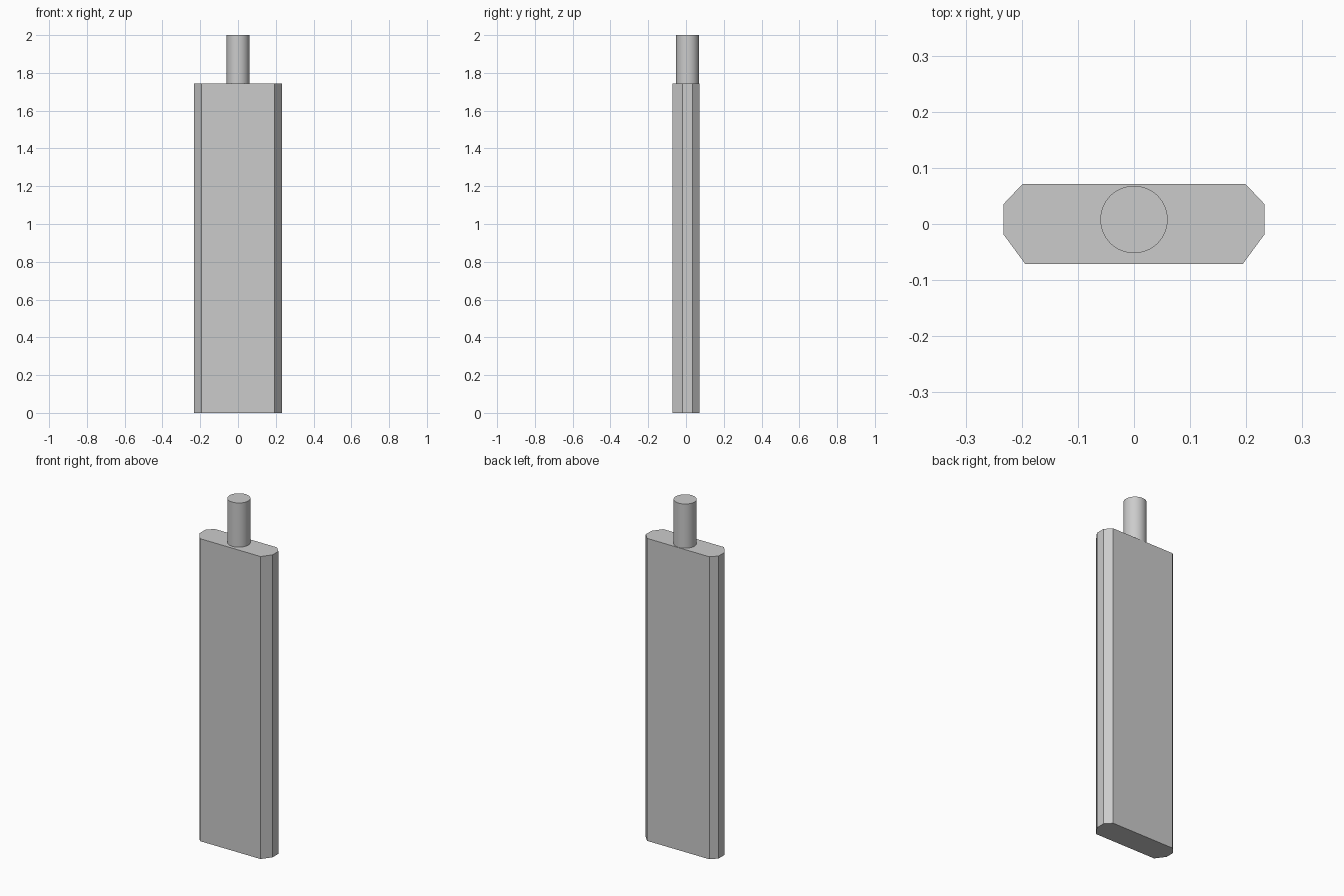
import bpy
import bmesh
from mathutils import Vector

cube = bpy.data.objects.get("Cube")
if cube:
    bpy.data.objects.remove(cube, do_unlink=True)

BODY_TOP = 1.745
HEIGHT = 2.0

# Single plain grey
grey = bpy.data.materials.new("plain_grey")
grey.use_nodes = True
colour = (0.6, 0.6, 0.6, 1.0)
grey.diffuse_color = colour
grey.node_tree.nodes["Principled BSDF"].inputs["Base Color"].default_value = colour

# Flat body: chamfered outline, mirrored across x and extruded upward
half = [(0.194, -0.071), (0.233, -0.018), (0.233, 0.035), (0.199, 0.071)]
outline = half + [(-x, y) for x, y in reversed(half)]
bm = bmesh.new()
base = bm.faces.new([bm.verts.new((x, y, 0)) for x, y in outline])
side = bmesh.ops.extrude_face_region(bm, geom=[base])
top_verts = [v for v in side["geom"] if isinstance(v, bmesh.types.BMVert)]
bmesh.ops.translate(bm, verts=top_verts, vec=Vector((0, 0, BODY_TOP)))
bmesh.ops.recalc_face_normals(bm, faces=bm.faces)
mesh = bpy.data.meshes.new("body")
bm.to_mesh(mesh)
bm.free()
mesh.materials.append(grey)
body = bpy.data.objects.new("body", mesh)
bpy.context.collection.objects.link(body)

# Round peg standing on the body
bpy.ops.mesh.primitive_cylinder_add(
    vertices=64, radius=0.06, depth=HEIGHT - BODY_TOP,
    location=(0, 0.008, (HEIGHT + BODY_TOP) / 2))
peg = bpy.context.object
peg.name = peg.data.name = "top_peg"
peg.data.materials.append(grey)
bpy.ops.object.shade_smooth_by_angle()
